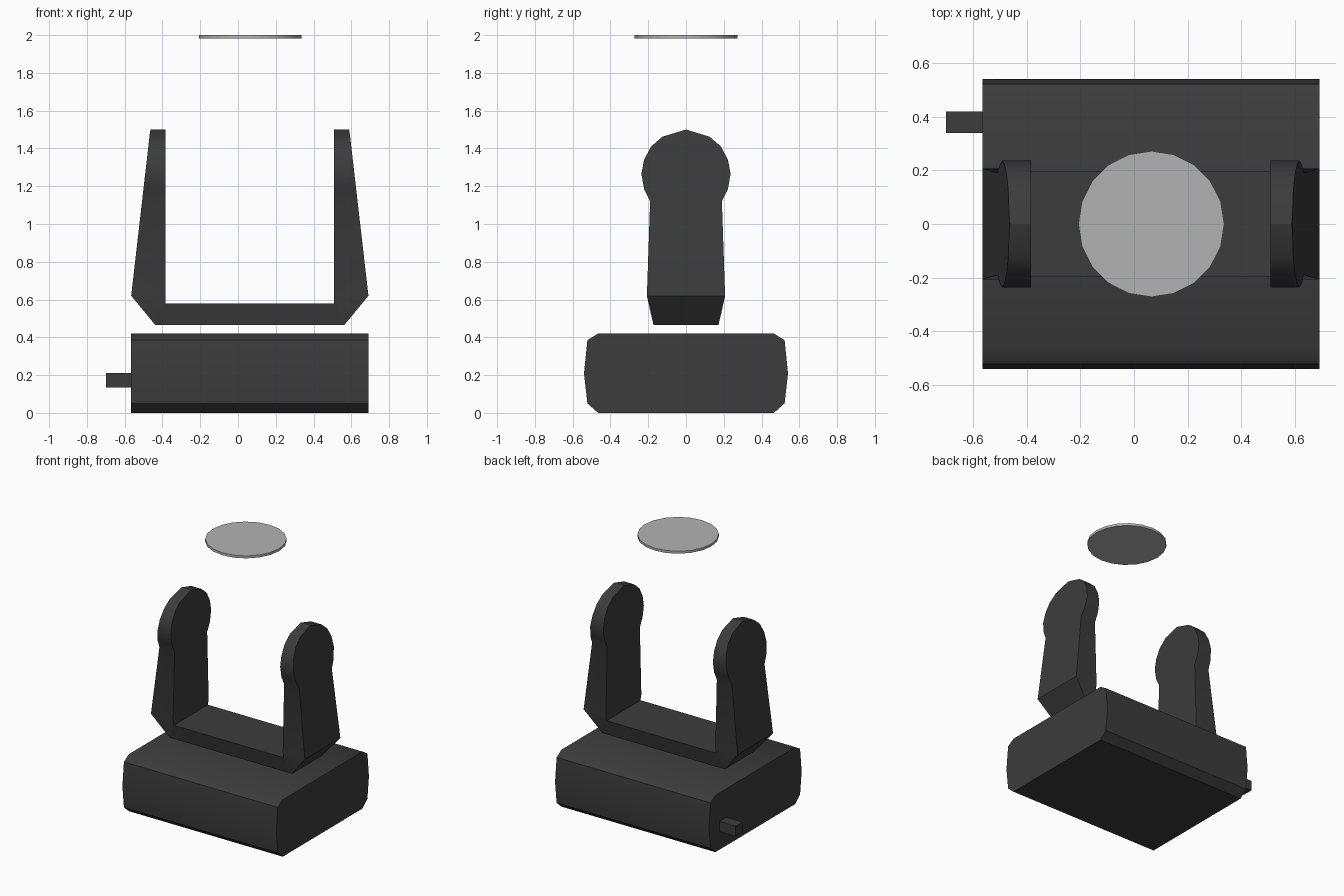
import bpy
import bmesh
from math import radians
from mathutils import Vector

if "Cube" in bpy.data.objects:
    bpy.data.objects.remove(bpy.data.objects["Cube"], do_unlink=True)

CENTRE = 0.0625  # middle of the body along x


def material(name, value):
    m = bpy.data.materials.new(name)
    m.use_nodes = True
    colour = (value, value, value, 1)
    m.diffuse_color = colour
    m.node_tree.nodes["Principled BSDF"].inputs["Base Color"].default_value = colour
    return m


charcoal = material("charcoal", 0.045)
light_grey = material("light grey", 0.45)


def prism(name, profile, axis, start, end, mat):
    """Extrude a closed outline along x or y; the second coordinate is z."""
    def place(p, t):
        return (t, p[0], p[1]) if axis == "x" else (p[0], t, p[1])

    bm = bmesh.new()
    face = bm.faces.new([bm.verts.new(place(p, start)) for p in profile])
    grown = bmesh.ops.extrude_face_region(bm, geom=[face])["geom"]
    shift = Vector(place((0, 0), end - start))
    bmesh.ops.translate(bm, vec=shift, verts=[v for v in grown if isinstance(v, bmesh.types.BMVert)])
    bmesh.ops.recalc_face_normals(bm, faces=bm.faces)
    mesh = bpy.data.meshes.new(name)
    bm.to_mesh(mesh)
    bm.free()
    mesh.materials.append(mat)
    obj = bpy.data.objects.new(name, mesh)
    bpy.context.collection.objects.link(obj)
    return obj


def mirrored(half, middle=0.0):
    """Close a right-hand half outline with its reflection."""
    right = [(middle + a, z) for a, z in half]
    left = [(middle - a, z) for a, z in reversed(half) if a > 0]
    return right + left


def smooth(obj, angle=32):
    bpy.ops.object.select_all(action="DESELECT")
    obj.select_set(True)
    bpy.context.view_layer.objects.active = obj
    bpy.ops.object.shade_smooth_by_angle(angle=radians(angle))


# Base block with chamfered, gently bulging long sides
base_half = [(0.465, 0), (0.522, 0.05), (0.54, 0.21), (0.522, 0.385), (0.465, 0.42)]
base = prism("base_block", mirrored(base_half), "x", CENTRE - 0.628, CENTRE + 0.628, charcoal)
smooth(base)

# Small square peg on the right end
prism("side_peg", [(0.34, 0.135), (0.42, 0.135), (0.42, 0.21), (0.34, 0.21)],
      "x", -0.7, -0.56, charcoal)

# Forked yoke: U outline from the front, trimmed by the rounded side outline
fork_half = [(0.5, 0.465), (0.628, 0.62), (0.528, 1.49), (0.522, 1.51), (0.447, 1.51), (0.447, 0.58)]
yoke = prism("yoke", mirrored(fork_half, CENTRE), "y", -0.3, 0.3, charcoal)
side_half = [(0.172, 0.44), (0.172, 0.465), (0.207, 0.62), (0.19, 1.12), (0.222, 1.185),
             (0.236, 1.265), (0.222, 1.34), (0.185, 1.41), (0.125, 1.462), (0, 1.5)]
trim = prism("yoke_trim", mirrored(side_half), "x", -1, 1, charcoal)
cut = yoke.modifiers.new("side_outline", "BOOLEAN")
cut.operation = "INTERSECT"
cut.solver = "EXACT"
cut.object = trim
bpy.context.view_layer.objects.active = yoke
bpy.ops.object.modifier_apply(modifier=cut.name)
bpy.data.objects.remove(trim, do_unlink=True)
smooth(yoke)

# Floating disc above the fork
bpy.ops.mesh.primitive_cylinder_add(vertices=20, radius=0.272, depth=0.018,
                                    location=(CENTRE + 0.002, 0, 1.991))
disc = bpy.context.object
disc.name = "floating_disc"
disc.data.materials.append(light_grey)
smooth(disc)
